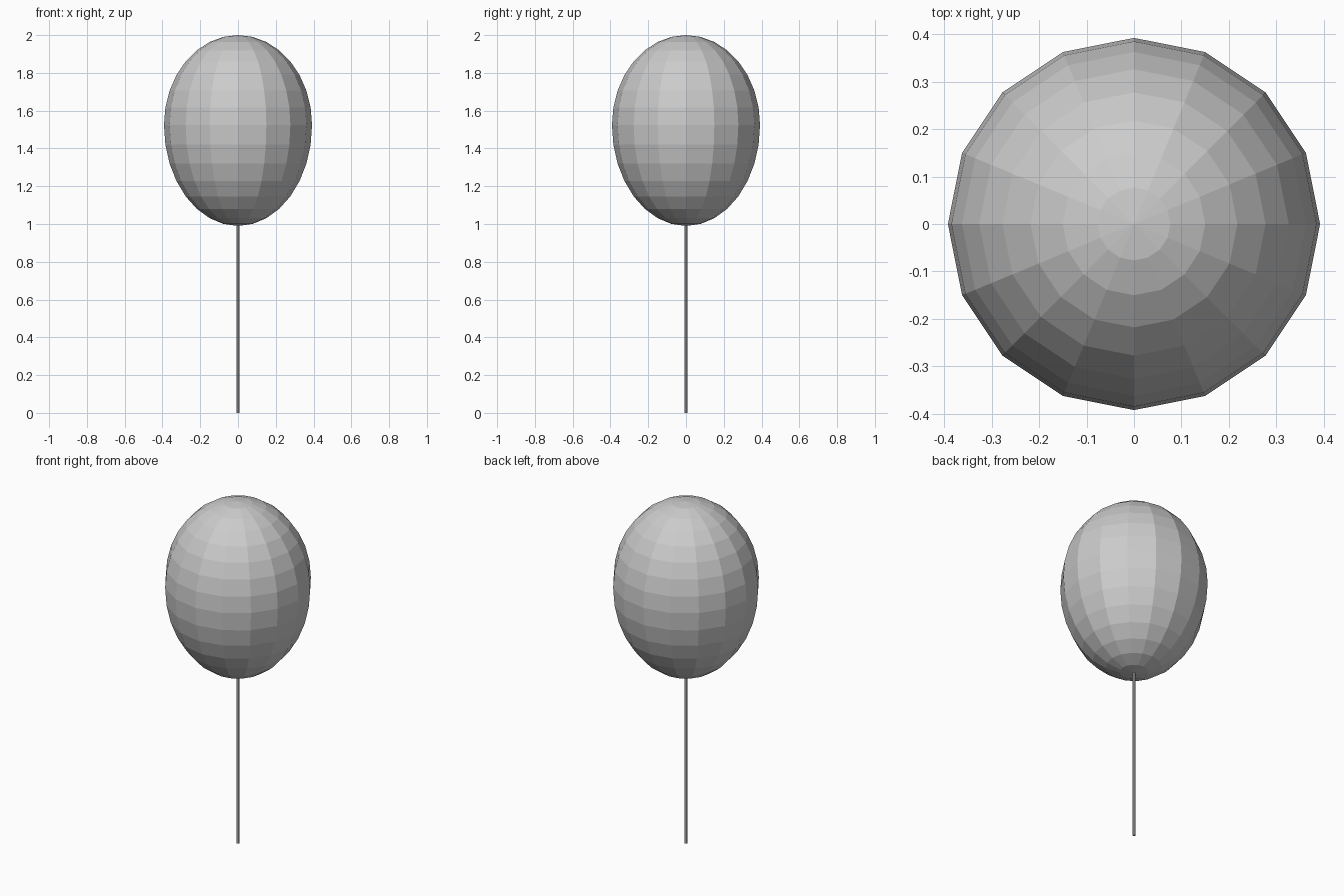
import bpy

if "Cube" in bpy.data.objects:
    bpy.data.objects.remove(bpy.data.objects["Cube"])

# Balloon: low-poly sphere, fuller at the top, longer towards the bottom
CENTRE_Z, RADIUS = 1.524, 0.392
TOP, BOTTOM = 0.476, 0.534
bpy.ops.mesh.primitive_uv_sphere_add(segments=16, ring_count=16, radius=1)
balloon = bpy.context.object
balloon.name = "balloon"
for v in balloon.data.vertices:
    v.co.x *= RADIUS
    v.co.y *= RADIUS
    v.co.z = CENTRE_Z + v.co.z * (TOP if v.co.z > 0 else BOTTOM)

# String: thin straight rod from the ground to the balloon's base
STRING_LEN = 1.0
bpy.ops.mesh.primitive_cylinder_add(vertices=8, radius=0.008, depth=STRING_LEN,
                                    location=(0, 0, STRING_LEN / 2))
bpy.context.object.name = "string"
